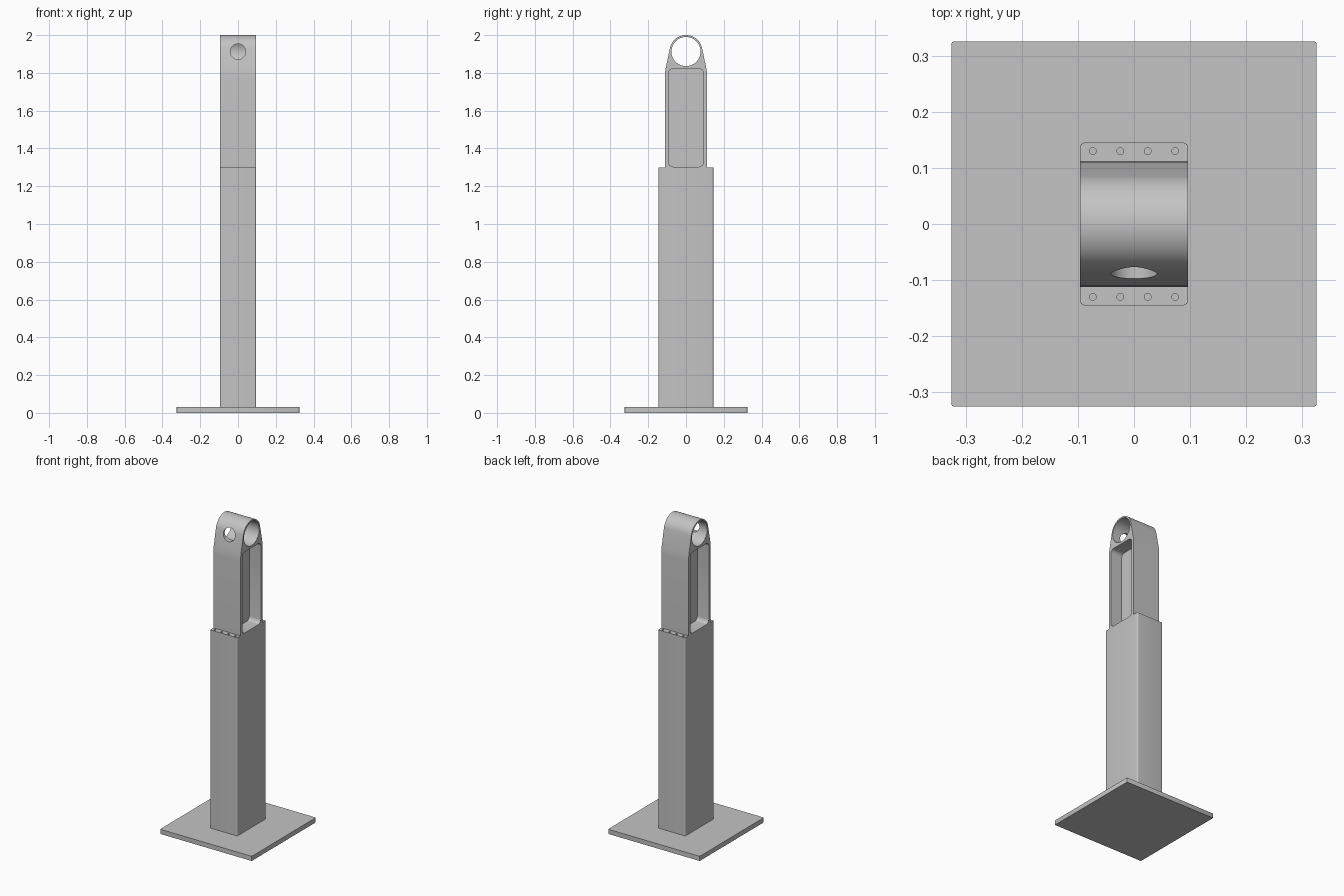
import bpy, bmesh
from math import sin, cos, pi, radians

cube = bpy.data.objects.get("Cube")
if cube:
    bpy.data.objects.remove(cube, do_unlink=True)

GREY = (0.55, 0.55, 0.55, 1)
metal = bpy.data.materials.new("grey metal")
metal.use_nodes = True
metal.diffuse_color = GREY
metal.node_tree.nodes["Principled BSDF"].inputs["Base Color"].default_value = GREY

# Maps profile coordinates (u, v) and depth w to space for each extrusion axis
AXES = {
    "x": lambda u, v, w: (w, u, v),
    "y": lambda u, v, w: (u, w, v),
    "z": lambda u, v, w: (u, v, w),
}


def arc(cu, cv, r, start, end, steps):
    angles = [radians(start + (end - start) * i / steps) for i in range(steps + 1)]
    return [(cu + r * cos(a), cv + r * sin(a)) for a in angles]


def circle(cu, cv, r, steps=64):
    return arc(cu, cv, r, 0, 360, steps)[:-1]


def rounded_rect(u0, u1, v0, v1, r, steps=6):
    corners = [(u1 - r, v1 - r), (u0 + r, v1 - r), (u0 + r, v0 + r), (u1 - r, v0 + r)]
    return [p for i, (u, v) in enumerate(corners)
            for p in arc(u, v, r, 90 * i, 90 * i + 90, steps)]


def prism(name, profile, axis, lo, hi):
    bm = bmesh.new()
    place = AXES[axis]
    face = bm.faces.new([bm.verts.new(place(u, v, lo)) for u, v in profile])
    top = bmesh.ops.extrude_face_region(bm, geom=[face])["geom"]
    shift = place(0, 0, hi - lo)
    bmesh.ops.translate(bm, vec=shift, verts=[g for g in top if isinstance(g, bmesh.types.BMVert)])
    bmesh.ops.recalc_face_normals(bm, faces=bm.faces)
    mesh = bpy.data.meshes.new(name)
    bm.to_mesh(mesh)
    bm.free()
    mesh.materials.append(metal)
    obj = bpy.data.objects.new(name, mesh)
    bpy.context.collection.objects.link(obj)
    return obj


def activate(obj):
    bpy.ops.object.select_all(action="DESELECT")
    obj.select_set(True)
    bpy.context.view_layer.objects.active = obj


def cut(target, cutter):
    cutter.hide_render = True
    mod = target.modifiers.new("cut", "BOOLEAN")
    mod.operation = "DIFFERENCE"
    mod.solver = "EXACT"
    mod.object = cutter
    activate(target)
    bpy.ops.object.modifier_apply(modifier=mod.name)
    bpy.data.objects.remove(cutter, do_unlink=True)


HALF_X = 0.0965      # half width shared by column and head
SHOULDER = 1.3       # top of the column
EYE_Z = 1.913        # centre of the eye

# Base plate
base = prism("base_plate", rounded_rect(-0.325, 0.325, -0.325, 0.325, 0.003, 2), "z", 0, 0.03)

# Column with slightly rounded upright edges and bolt holes in its shoulders
column = prism("column", rounded_rect(-HALF_X, HALF_X, -0.145, 0.145, 0.009), "z", 0.03, SHOULDER)
for y in (-0.13, 0.13):
    for i in range(4):
        x = -0.0735 + 0.049 * i
        cut(column, prism("bolt_hole", circle(x, y, 0.006, 20), "z", SHOULDER - 0.04, SHOULDER + 0.02))

# Head: straight sides leaning in to a round top
side = [(0.112, SHOULDER - 0.02), (0.112, 1.775), (0.1095, 1.815)]
outline = side + arc(0, EYE_Z, 2 - EYE_Z, 11, 169, 48) + [(-u, v) for u, v in reversed(side)]
head = prism("head", outline, "x", -HALF_X, HALF_X)

# Eye through the head
cut(head, prism("eye_cutter", circle(0, EYE_Z, 0.077, 96), "x", -0.2, 0.2))

# Pockets on both sides, leaving a central web
for lo, hi in ((-0.2, -0.015), (0.015, 0.2)):
    pocket = rounded_rect(-0.093, 0.093, SHOULDER + 0.003, 1.822, 0.025)
    cut(head, prism("pocket_cutter", pocket, "x", lo, hi))

# Round opening in the front wall of the eye
cut(head, prism("front_hole_cutter", circle(0, EYE_Z, 0.041, 48), "y", -0.2, 0))

# Smooth curves, sharp edges
for obj in (base, column, head):
    activate(obj)
    bpy.ops.object.shade_smooth_by_angle(angle=pi / 6)
